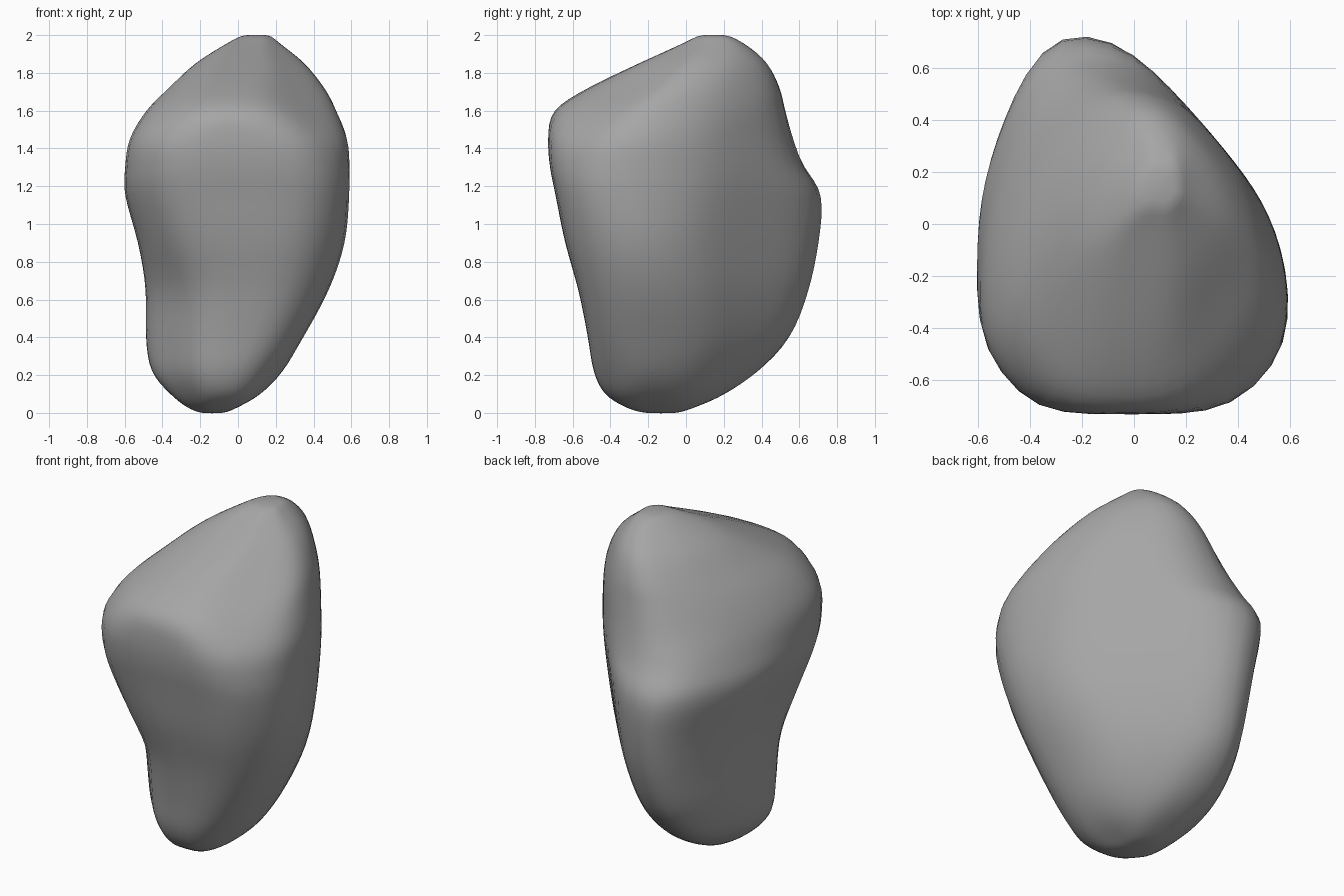
import bpy
import bmesh
from math import cos, sin, pi, radians
from mathutils import Vector

cube = bpy.data.objects.get("Cube")
if cube:
    bpy.data.objects.remove(cube, do_unlink=True)

SEGMENTS = 48      # points around each ring
STEPS = 4          # rings between two listed slices
SHARPNESS = 20     # higher gives tighter corners

# Horizontal slices in hundredths: height, then the extents along
# x (low, high), y (low, high) and the two slanted axes (low, high)
SLICES = [
    (0, -20, -7, -23, -4, -26, -11, -5, 10),
    (3, -27, 0, -32, 5, -34, -1, -18, 20),
    (10, -36, 12, -43, 21, -41, 9, -29, 32),
    (22, -46, 24, -49, 39, -47, 19, -38, 48),
    (40, -49, 35, -52, 57, -49, 29, -49, 58),
    (65, -49, 49, -57, 68, -52, 37, -61, 65),
    (90, -53, 58, -64, 74, -63, 41, -70, 69),
    (115, -60, 60, -69, 74, -73, 44, -76, 72),
    (130, -60, 60, -72, 64, -76, 45, -76, 64),
    (145, -58, 59, -73, 58, -75, 45, -72, 54),
    (160, -49, 53, -70, 54, -64, 45, -59, 46),
    (172, -37, 47, -52, 51, -47, 43, -44, 39),
    (185, -23, 36, -25, 44, -25, 39, -28, 29),
    (195, -7, 23, -3, 32, -6, 32, -13, 16),
    (200, 2, 17, 7, 22, 9, 26, -6, 9),
]
BOTTOM = (-0.14, -0.13, -0.01)
TOP = (0.1, 0.15, 2.01)
AXES = [Vector((cos(a), sin(a))) for a in map(radians, (0, 90, 40, 140))]


def blend(a, b, c, d, t):
    """Smooth curve from b to c, steered by the neighbours a and d."""
    return b + t / 2 * (c - a + t * (2*a - 5*b + 4*c - d + t * (3*(b - c) + d - a)))


def blended_slices():
    last = len(SLICES) - 1
    for i in range(last):
        near = [SLICES[min(max(i + k, 0), last)] for k in (-1, 0, 1, 2)]
        for step in range(STEPS):
            yield [blend(*v, step / STEPS) / 100 for v in zip(*near)]
    yield [v / 100 for v in SLICES[last]]


def bevel(first, second, depth):
    """Plane that trims the corner between two neighbouring planes."""
    both = first[0] + second[0]
    return both.normalized(), (first[1] + second[1]) / both.length * depth


def ring_points(row):
    """Rounded outline that touches the limits of one slice."""
    z, limits = row[0], row[1:]
    centre = Vector(((limits[0] + limits[1]) / 2, (limits[2] + limits[3]) / 2))
    low, high = [], []
    for k, axis in enumerate(AXES):
        mid = centre.dot(axis)
        low.append((-axis, mid - limits[2 * k]))
        high.append((axis, limits[2 * k + 1] - mid))
    planes = low + high
    planes.append(bevel(low[0], high[3], 0.87))   # slanting right flank
    planes.append(bevel(high[0], high[2], 0.91))  # curved left flank
    planes.append(bevel(high[1], high[2], 0.95))  # rounded back corner
    for s in range(SEGMENTS):
        angle = 2 * pi * s / SEGMENTS
        ray = Vector((cos(angle), sin(angle)))
        total = sum(max(0, n.dot(ray) / h) ** SHARPNESS for n, h in planes)
        point = centre + ray * total ** (-1 / SHARPNESS)
        yield (point.x, point.y, z)


# Boulder skin: stacked rings closed by a fan at each end
bm = bmesh.new()
rings = [[bm.verts.new(p) for p in ring_points(row)] for row in blended_slices()]
bottom, top = bm.verts.new(BOTTOM), bm.verts.new(TOP)
for s in range(SEGMENTS):
    n = (s + 1) % SEGMENTS
    for lower, upper in zip(rings, rings[1:]):
        bm.faces.new((lower[s], lower[n], upper[n], upper[s]))
    bm.faces.new((bottom, rings[0][n], rings[0][s]))
    bm.faces.new((top, rings[-1][s], rings[-1][n]))
bmesh.ops.recalc_face_normals(bm, faces=bm.faces)
for face in bm.faces:
    face.smooth = True

mesh = bpy.data.meshes.new("boulder")
bm.to_mesh(mesh)
bm.free()
boulder = bpy.data.objects.new("boulder", mesh)
bpy.context.collection.objects.link(boulder)

# Soften the ridges a little
soften = boulder.modifiers.new("soften", "SMOOTH")
soften.factor = 0.5
soften.iterations = 6

# Plain stone colour
stone = bpy.data.materials.new("stone grey")
stone.use_nodes = True
colour = (0.38, 0.38, 0.38, 1)
stone.diffuse_color = colour
stone.node_tree.nodes["Principled BSDF"].inputs["Base Color"].default_value = colour
mesh.materials.append(stone)
